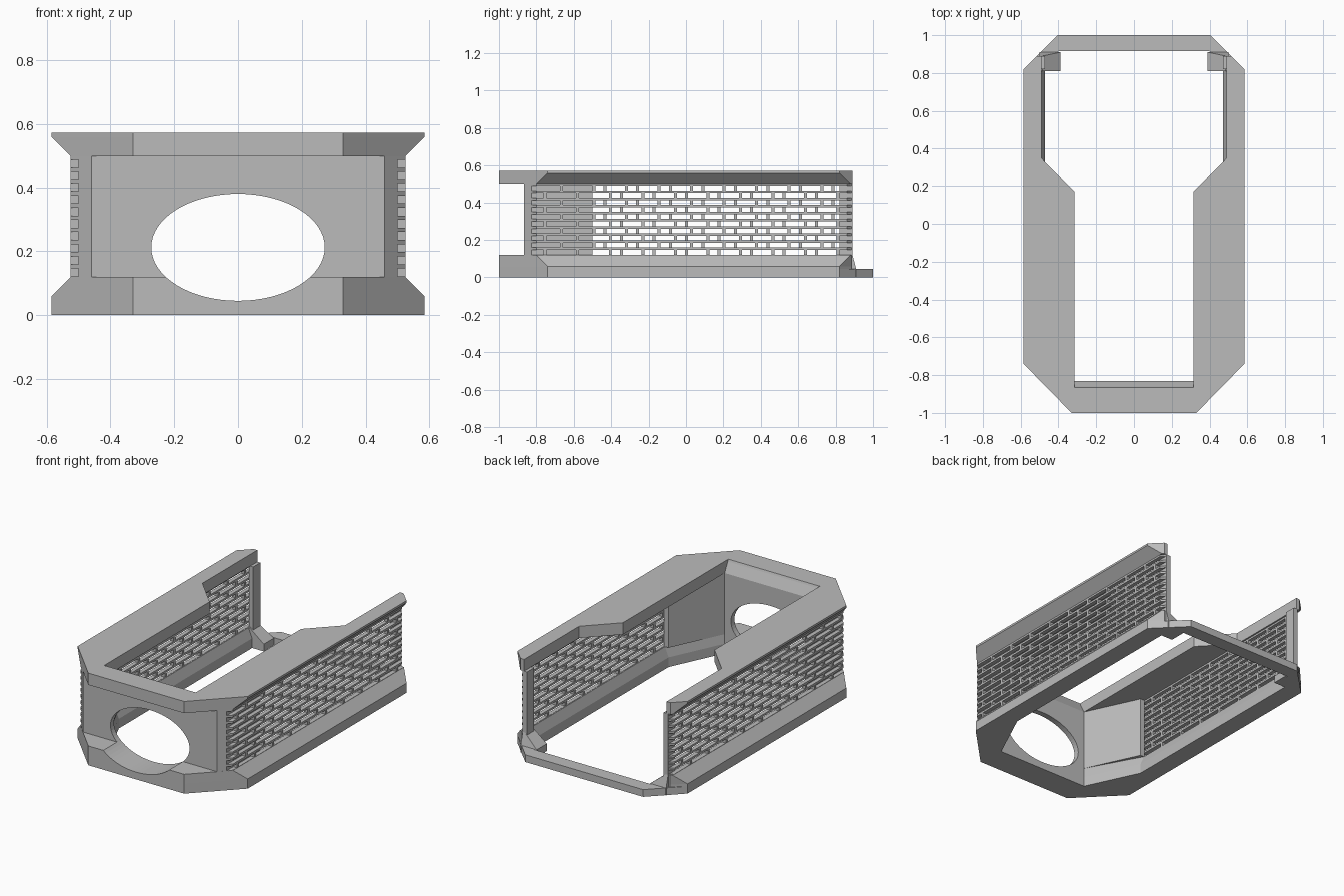
import bpy, bmesh, math

if "Cube" in bpy.data.objects:
    bpy.data.objects.remove(bpy.data.objects["Cube"])

mat = bpy.data.materials.new("plain_grey")
mat.diffuse_color = (0.5, 0.5, 0.5, 1)
mat.use_nodes = True
mat.node_tree.nodes["Principled BSDF"].inputs["Base Color"].default_value = mat.diffuse_color


def finish(name, bm):
    bmesh.ops.recalc_face_normals(bm, faces=bm.faces)
    me = bpy.data.meshes.new(name)
    bm.to_mesh(me)
    bm.free()
    ob = bpy.data.objects.new(name, me)
    bpy.context.collection.objects.link(ob)
    me.materials.append(mat)
    return ob


def loft(bm, levels):
    """Join matching outlines [(z, points), ...] into a closed solid."""
    rings = [[bm.verts.new((x, y, z)) for x, y in pts] for z, pts in levels]
    for a, b in zip(rings, rings[1:]):
        for i in range(len(a)):
            j = (i + 1) % len(a)
            bm.faces.new((a[i], a[j], b[j], b[i]))
    bm.faces.new(rings[0][::-1])
    bm.faces.new(rings[-1])


def mirrored(half):
    return half + [(-x, y) for x, y in reversed(half)]


def box(bm, x0, x1, y0, y1, z0, z1):
    pts = [(x0, y0), (x1, y0), (x1, y1), (x0, y1)]
    loft(bm, [(z0, pts), (z1, pts)])


# Top flange: open at the back, sloped underside on the long sides
def top_outline(w, front):
    return mirrored([(0.33, -1), (w, w - 1.325), (w, 1.405 - w), (0.515, 0.89),
                     (0.49, 0.89), (0.49, 0.35), (0.315, 0.17), (0.315, front)])


bm = bmesh.new()
loft(bm, [(0.5, top_outline(0.525, -0.83)), (0.56, top_outline(0.585, -0.86)),
          (0.573, top_outline(0.585, -0.865))])
finish("top_flange", bm)


# Bottom rail: chamfered long sides, funnel-shaped inside at the front
def rail_outline(w, inner):
    return mirrored([(0.33, -1), (w, w - 1.325), (w, 1.405 - w), (0.51, 0.885),
                     (inner, 0.885), (inner, -0.5), (0.315, -0.83)])


bm = bmesh.new()
loft(bm, [(0, rail_outline(0.585, 0.47)), (0.06, rail_outline(0.585, 0.47)),
          (0.12, rail_outline(0.525, 0.495))])
rail = finish("bottom_rail", bm)

# Thin bar across the back
bm = bmesh.new()
bar = mirrored([(0.405, 1), (0.585, 0.82), (0.47, 0.82), (0.40, 0.915)])
loft(bm, [(0, bar), (0.045, bar)])
finish("back_bar", bm)

# Sloped gussets in the back corners and the posts above them
bm = bmesh.new()
for s in (1, -1):
    low = [(s * 0.39, 0.81), (s * 0.5, 0.81), (s * 0.5, 0.91), (s * 0.39, 0.91)]
    high = [(s * 0.485, 0.81), (s * 0.5, 0.81), (s * 0.5, 0.89), (s * 0.485, 0.89)]
    loft(bm, [(0, low), (0.045, low), (0.12, high)])
finish("corner_gussets", bm)
bm = bmesh.new()
for s in (1, -1):
    post = [(s * 0.47, 0.82), (s * 0.5, 0.82), (s * 0.5, 0.89), (s * 0.47, 0.89)]
    loft(bm, [(0.1, post), (0.5, post)])
finish("back_posts", bm)

# Recessed front wall with angled inner corner panels
bm = bmesh.new()
wall = mirrored([(0.46, -0.865), (0.5, -0.825), (0.5, -0.5), (0.47, -0.5), (0.315, -0.83)])
loft(bm, [(0.12, wall), (0.5, wall)])
front = finish("front_wall", bm)

# Elliptical opening through the front wall and the lower ledge
bm = bmesh.new()
ring = [[bm.verts.new((0.272 * math.cos(t), y, 0.2125 + 0.1675 * math.sin(t)))
         for t in (2 * math.pi * i / 64 for i in range(64))] for y in (-1.1, -0.7)]
for i in range(64):
    j = (i + 1) % 64
    bm.faces.new((ring[0][i], ring[0][j], ring[1][j], ring[1][i]))
bm.faces.new(ring[0][::-1])
bm.faces.new(ring[1])
cutter = finish("opening_cutter", bm)
cutter.hide_render = True
cutter.hide_viewport = True
for ob in (front, rail):
    m = ob.modifiers.new("opening", 'BOOLEAN')
    m.operation = 'DIFFERENCE'
    m.solver = 'EXACT'
    m.object = cutter

# Side grilles: horizontal bars with staggered upright dividers
ROWS, PITCH, SLOT, FIRST = 10, 0.038, 0.025, 0.134
for name, s, shift in (("right_grille", 1, 0), ("left_grille", -1, 0.06)):
    bm = bmesh.new()
    bar = [(s * 0.5, -0.825), (s * 0.525, -0.80), (s * 0.525, 0.86), (s * 0.5, 0.885)]
    for r in range(ROWS + 1):
        z0 = FIRST + (r - 1) * PITCH + SLOT / 2
        z1 = FIRST + r * PITCH - SLOT / 2
        loft(bm, [(max(z0, 0.11), bar), (min(z1, 0.505), bar)])
    for r in range(ROWS):
        z = FIRST + r * PITCH
        y = -0.84 + shift + (0.087 if r % 2 == 0 else 0)
        while y < 0.85:
            if y > -0.79:
                box(bm, s * 0.5, s * 0.525, y - 0.008, y + 0.008, z - SLOT / 2, z + SLOT / 2)
            y += 0.174
    finish(name, bm)
